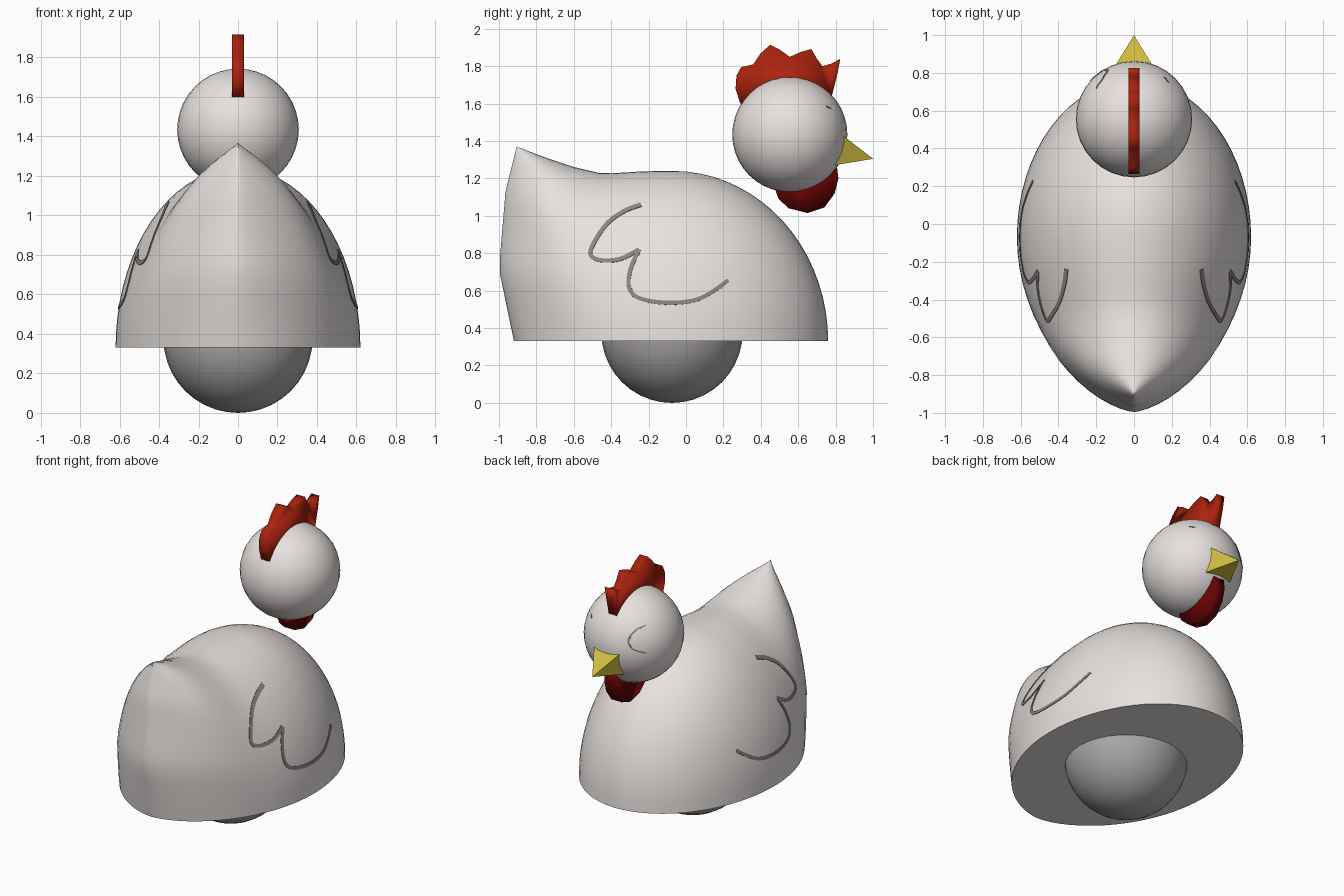
import bpy, bmesh, math
from mathutils import Vector
from mathutils.bvhtree import BVHTree

if "Cube" in bpy.data.objects:
    bpy.data.objects.remove(bpy.data.objects["Cube"])


def material(name, rgb):
    m = bpy.data.materials.new(name)
    m.diffuse_color = (*rgb, 1)
    m.use_nodes = True
    m.node_tree.nodes["Principled BSDF"].inputs["Base Color"].default_value = m.diffuse_color
    return m


WHITE = material("feather white", (0.80, 0.76, 0.74))
BASE_GREY = material("base grey", (0.40, 0.39, 0.38))
RED = material("comb red", (0.42, 0.016, 0.004))
DARK_RED = material("wattle dark red", (0.13, 0.001, 0.001))
YELLOW = material("beak yellow", (0.62, 0.50, 0.05))
GREY = material("line grey", (0.26, 0.23, 0.22))


def finish(name, bm, mat, angle=35):
    """Turn a bmesh into an object; return a ray-cast tree of its surface."""
    bmesh.ops.remove_doubles(bm, verts=bm.verts, dist=1e-4)
    bmesh.ops.recalc_face_normals(bm, faces=bm.faces)
    tree = BVHTree.FromBMesh(bm)
    me = bpy.data.meshes.new(name)
    bm.to_mesh(me)
    bm.free()
    ob = bpy.data.objects.new(name, me)
    bpy.context.collection.objects.link(ob)
    me.materials.append(mat)
    bpy.ops.object.select_all(action='DESELECT')
    ob.select_set(True)
    bpy.context.view_layer.objects.active = ob
    bpy.ops.object.shade_smooth_by_angle(angle=math.radians(angle))
    return tree


def interp(points, u):
    for (a, va), (b, vb) in zip(points, points[1:]):
        if u <= b:
            return va + (vb - va) * (u - a) / (b - a)
    return points[-1][1]


def ball(name, centre, r, mat):
    bm = bmesh.new()
    bmesh.ops.create_uvsphere(bm, u_segments=32, v_segments=20, radius=r)
    bmesh.ops.translate(bm, verts=bm.verts, vec=centre)
    return finish(name, bm, mat)


# Body: half ellipsoid in front, lofted into a raised tail behind
BASE, MID = 0.33, -0.07
RIDGE = [(0, 1.24), (.15, 1.24), (.45, 1.225), (.64, 1.262), (.81, 1.31), (1, 1.37)]
REAR = [(0, -.92), (.37, -1.0), (.77, -.965), (1, -.905)]


def body_point(a, t):
    c, sn = math.cos(a), math.sin(a)
    if c >= 0:
        k = math.sqrt(max(0, 1 - t * t))
        return Vector((.62 * k * sn, MID + .83 * k * c, BASE + .91 * t))
    s = -c
    w = .62 * max(0, 1 - s * s) ** (.58 + .3 * t ** 1.5) * (1 if sn >= 0 else -1)
    x = w * math.sqrt(max(0, 1 - t ** (2 + 14 * s ** 5)))
    y = MID + s * (interp(REAR, t) - MID)
    return Vector((x, y, BASE + t * (interp(RIDGE, s) - BASE)))


bm = bmesh.new()
COLS, ROWS = 64, 18
rings = []
for j in range(ROWS + 1):
    t = math.sin(math.pi / 2 * j / ROWS)
    rings.append([bm.verts.new(body_point(2 * math.pi * i / COLS, t)) for i in range(COLS)])
for lo, hi in zip(rings, rings[1:]):
    for i in range(COLS):
        k = (i + 1) % COLS
        bm.faces.new((lo[i], lo[k], hi[k], hi[i]))
bm.faces.new(rings[0][::-1])
body = finish("body", bm, WHITE, 70)

# Round support below the body, and the floating head
ball("round_base", (0, -.075, .378), .378, BASE_GREY)
head = ball("head", (0, .555, 1.435), .308, WHITE)


# Flat plates cut to a side profile: comb and wattle
def plate(name, outline, half, mat):
    bm = bmesh.new()
    f = bm.faces.new([bm.verts.new((-half, y, z)) for y, z in outline])
    ext = bmesh.ops.extrude_face_region(bm, geom=[f])
    verts = [v for v in ext["geom"] if isinstance(v, bmesh.types.BMVert)]
    bmesh.ops.translate(bm, verts=verts, vec=(2 * half, 0, 0))
    finish(name, bm, mat, 120)


plate("comb", [(.29, 1.60), (.265, 1.68), (.27, 1.75), (.295, 1.795), (.36, 1.81),
               (.40, 1.87), (.45, 1.915), (.50, 1.89), (.555, 1.85), (.61, 1.875),
               (.67, 1.892), (.70, 1.84), (.73, 1.80), (.78, 1.815), (.825, 1.84),
               (.81, 1.76), (.78, 1.64), (.68, 1.62), (.55, 1.65), (.42, 1.62)],
      .03, RED)
plate("wattle", [(.47, 1.16), (.495, 1.09), (.55, 1.04), (.65, 1.015), (.74, 1.045),
                 (.795, 1.12), (.815, 1.20), (.805, 1.28), (.70, 1.25), (.58, 1.20)],
      .04, DARK_RED)

# Beak: four-sided pyramid set into the head
bm = bmesh.new()
tip = bm.verts.new((0, 1.0, 1.305))
base = [bm.verts.new(p) for p in
        ((-.095, .845, 1.425), (.095, .845, 1.425), (.095, .80, 1.272), (-.095, .80, 1.272))]
bm.faces.new(base)
for i in range(4):
    bm.faces.new((base[i], base[(i + 1) % 4], tip))
finish("beak", bm, YELLOW, 20)


# Thin painted strokes, projected sideways on to a surface
def smooth_path(pts, steps=6):
    pts = [Vector(p) for p in pts]
    pts = [2 * pts[0] - pts[1]] + pts + [2 * pts[-1] - pts[-2]]
    out = []
    for a, b, c, d in zip(pts, pts[1:], pts[2:], pts[3:]):
        for i in range(steps):
            u = i / steps
            out.append(.5 * (2 * b + (c - a) * u + (2 * a - 5 * b + 4 * c - d) * u * u
                             + (3 * b - a - 3 * c + d) * u ** 3))
    return out + [pts[-2]]


def stroke(name, tree, pts, half, side, lift=.0035):
    path = smooth_path(pts)
    bm = bmesh.new()
    rows = []
    for i, p in enumerate(path):
        d = (path[min(i + 1, len(path) - 1)] - path[max(i - 1, 0)]).normalized()
        row = []
        for k in (-half, half):
            q = p + Vector((-d.y, d.x)) * k
            hit, n, _, _ = tree.ray_cast(Vector((2 * side, q.x, q.y)), Vector((-side, 0, 0)))
            if hit:
                out = n if n.x * side > 0 else -n
                row.append((hit - out * .002, hit + out * lift))
        if len(row) == 2:
            (a0, a1), (b0, b1) = row
            rows.append([bm.verts.new(v) for v in (a0, a1, b1, b0)])
    for a, b in zip(rows, rows[1:]):
        for i in range(4):
            k = (i + 1) % 4
            bm.faces.new((a[i], a[k], b[k], b[i]))
    bm.faces.new(rows[0])
    bm.faces.new(rows[-1][::-1])
    finish(name, bm, GREY)


UPPER = [(-.24, 1.06), (-.33, 1.025), (-.42, .96), (-.49, .86), (-.51, .79),
         (-.45, .762), (-.35, .77), (-.25, .82)]
LOWER = [(-.25, .82), (-.295, .72), (-.305, .62), (-.25, .56), (-.10, .535),
         (.05, .55), (.15, .60), (.225, .655)]
EYE = [(.717, 1.60), (.77, 1.578), (.812, 1.525), (.81, 1.465), (.758, 1.435)]
for side, label in ((1, "right"), (-1, "left")):
    stroke("wing_line_upper_" + label, body, UPPER, .011, side)
    stroke("wing_line_lower_" + label, body, LOWER, .011, side)
    # the right eye line shows only a short upper part
    stroke("eye_line_" + label, head, EYE if side < 0 else [(.75, 1.585), (.775, 1.575)],
           .003, side, .003)
